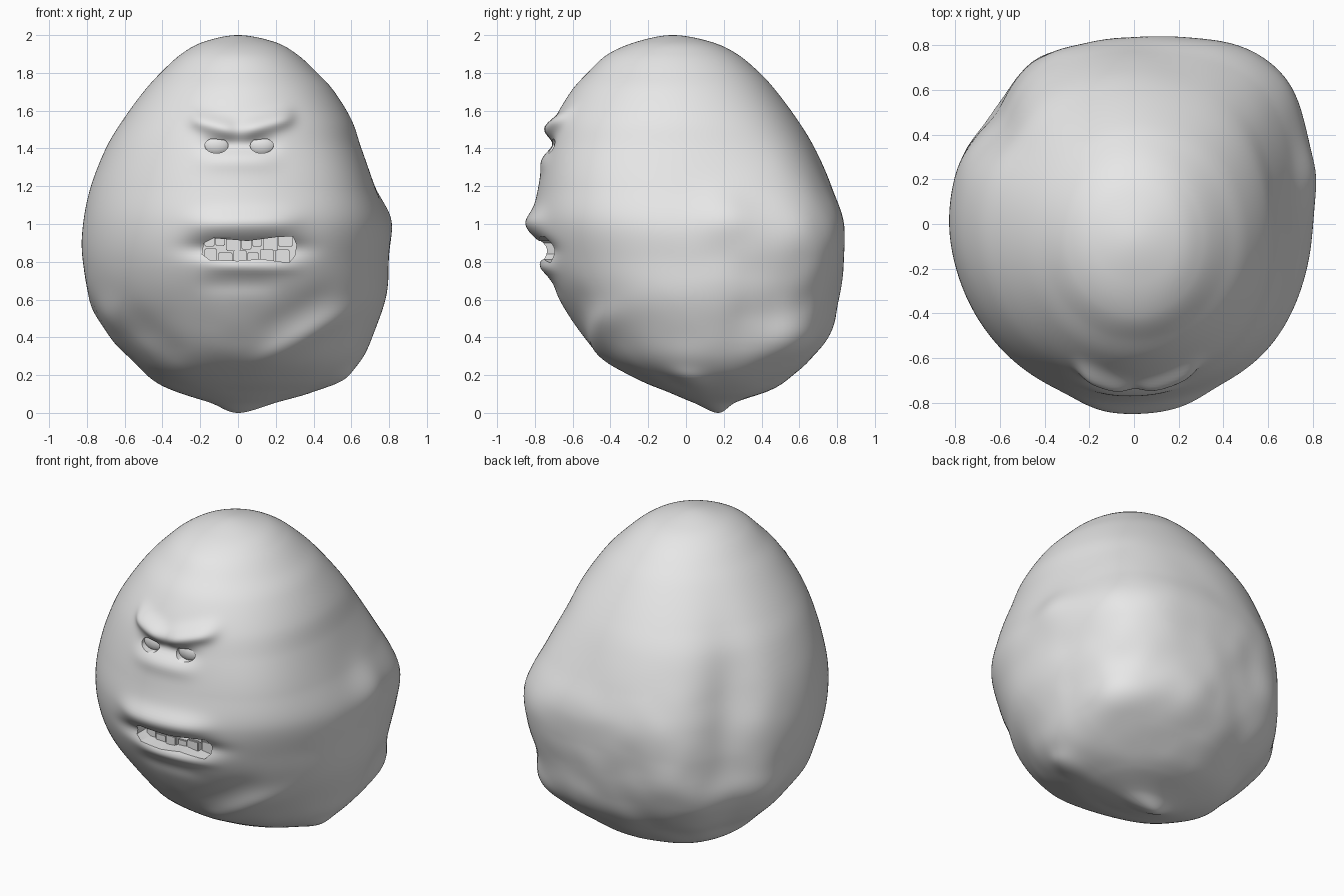
import bpy, bmesh, math, random
from mathutils import Vector, noise

random.seed(4)
cube = bpy.data.objects.get("Cube")
if cube:
    bpy.data.objects.remove(cube, do_unlink=True)

stone = bpy.data.materials.new("stone_grey")
stone.use_nodes = True
grey = (0.8, 0.8, 0.8, 1)
stone.diffuse_color = grey
stone.node_tree.nodes["Principled BSDF"].inputs["Base Color"].default_value = grey


def make_object(name, bm):
    bmesh.ops.recalc_face_normals(bm, faces=bm.faces)
    mesh = bpy.data.meshes.new(name)
    bm.to_mesh(mesh)
    bm.free()
    mesh.materials.append(stone)
    obj = bpy.data.objects.new(name, mesh)
    bpy.context.collection.objects.link(obj)
    return obj


def activate(obj):
    bpy.ops.object.select_all(action='DESELECT')
    obj.select_set(True)
    bpy.context.view_layer.objects.active = obj


def smooth(obj, degrees):
    activate(obj)
    bpy.ops.object.shade_smooth_by_angle(angle=math.radians(degrees))


# Body outline: height, right side x, left side x, front y, back y
rows = [
    (2.0, 0, 0, -.07, -.07), (1.965, -.18, .19, -.26, .13),
    (1.9, -.3, .31, -.41, .27), (1.8, -.41, .42, -.52, .39),
    (1.7, -.5, .51, -.61, .48), (1.55, -.61, .6, -.695, .59),
    (1.4, -.7, .65, -.74, .68), (1.2, -.78, .72, -.78, .765),
    (1.0, -.82, .79, -.81, .83), (.8, -.82, .79, -.77, .83),
    (.6, -.78, .78, -.67, .8), (.4, -.67, .71, -.54, .74),
    (.27, -.55, .64, -.42, .64), (.17, -.44, .53, -.25, .52),
    (.11, -.32, .4, -.1, .41), (.055, -.15, .2, .04, .26), (0, 0, 0, .17, .17)]

# Bulges and hollows: angle, height, amount, angular width, height spread
lumps = [
    (46, .95, .15, 24, .55), (44, .37, .09, 20, .14), (-42, 1.25, .06, 25, .3),
    (143, 1.1, -.085, 13, .38), (120, .7, .04, 12, .3), (138, .45, .03, 14, .15),
    (14, 1.05, .035, 9, .12), (165, .55, .03, 12, .12), (205, .5, .03, 14, .1),
    (-16, .17, .08, 14, .06), (75, .45, .03, 12, .15)]

# Soft ridges and grooves on the face: x, z to x, z, width, amount
strokes = [
    (-.24, 1.56, -.01, 1.49, .05, .045), (.01, 1.49, .28, 1.57, .05, .045),
    (-.18, 1.42, .19, 1.42, .045, -.03), (-.2, 1.33, .2, 1.33, .05, .012),
    (-.25, 1.0, .31, 1.01, .065, .04), (-.27, .87, .36, .87, .05, -.05),
    (-.15, .775, .3, .765, .035, .015), (-.2, .68, .2, .68, .05, -.012),
    (.1, .26, .6, .55, .06, .025), (.1, .42, .5, .64, .07, -.012),
    (-.6, .52, -.3, .3, .08, -.015)]


def mirrored(row):
    z, l, r, f, b = row
    return (z, r, l, b, f)


def outline(t):
    pts = [mirrored(rows[1])] + rows + [mirrored(rows[-2])]
    i = min(int(t), len(rows) - 2)
    s = t - i
    return [b + .5 * s * (c - a + s * (2 * a - 5 * b + 4 * c - d + s * (3 * (b - c) + d - a)))
            for a, b, c, d in zip(*pts[i:i + 4])]


def stroke_offset(x, z):
    total = 0
    for x1, z1, x2, z2, width, amount in strokes:
        half = Vector((x2 - x1, z2 - z1)) / 2
        rel = Vector((x - (x1 + x2) / 2, z - (z1 + z2) / 2))
        along = rel.dot(half) / half.length_squared
        across = (rel - half * along).length / width
        total += amount * math.exp(-along ** 4 - across ** 2)
    return total


def body_point(t, angle):
    z, l, r, f, b = outline(t)
    scale = 1
    for deg, height, amount, width, spread in lumps:
        turn = (math.degrees(angle) - deg + 180) % 360 - 180
        scale += amount * math.exp(-(turn / width) ** 2 - ((z - height) / spread) ** 2)
    dx, dy = math.cos(angle), math.sin(angle)
    p = Vector(((l + r) / 2 + dx * scale * (r - l) / 2,
                (f + b) / 2 + dy * scale * (b - f) / 2, z))
    out = Vector((dx, dy, 0))
    if dy < 0:
        p += out * stroke_offset(p.x, z) * min(1, -3 * dy)
    # Rough surface on the back and underside
    rough = max(.8 - z, min(1, dy + .4) * (1.5 - z))
    rough = max(0, min(1, rough)) * min(1, (r - l) * 2)
    lump = noise.noise(p * 2.8) + .3 * noise.noise(p * 6)
    return p + out * lump * rough * .025


# Body skin, with finer columns toward the face
STEPS, COLUMNS = 12, 200
last = len(rows) - 1
bm = bmesh.new()
rings = []
for i in range(1, last * STEPS):
    ring = []
    for j in range(COLUMNS):
        u = math.tau * j / COLUMNS
        ring.append(bm.verts.new(body_point(i / STEPS, u - .5 * math.sin(u) - math.pi / 2)))
    rings.append(ring)
top, bottom = bm.verts.new((0, -.07, 2)), bm.verts.new((0, .17, 0))
for j in range(COLUMNS):
    k = (j + 1) % COLUMNS
    bm.faces.new((top, rings[0][j], rings[0][k]))
    bm.faces.new((bottom, rings[-1][k], rings[-1][j]))
    for a, b in zip(rings, rings[1:]):
        bm.faces.new((a[j], b[j], b[k], a[k]))
body = make_object("body", bm)


def cut_opening(name, points, depth):
    """Cut a hole of the given x, z shape into the front of the body."""
    bm = bmesh.new()
    face = bm.faces.new([bm.verts.new((x, -1, z)) for x, z in points])
    new = bmesh.ops.extrude_face_region(bm, geom=[face])["geom"]
    verts = [v for v in new if isinstance(v, bmesh.types.BMVert)]
    bmesh.ops.translate(bm, verts=verts, vec=(0, 1 + depth, 0))
    cutter = make_object(name, bm)
    cutter.hide_render = True
    mod = body.modifiers.new(name, 'BOOLEAN')
    mod.operation, mod.solver, mod.object = 'DIFFERENCE', 'EXACT', cutter
    activate(body)
    bpy.ops.object.modifier_apply(modifier=mod.name)
    bpy.data.objects.remove(cutter, do_unlink=True)


# Mouth opening
cut_opening("mouth_cutter", [
    (-.19, .84), (-.15, .81), (0, .805), (.12, .815), (.27, .795), (.3, .83),
    (.31, .89), (.29, .935), (.2, .93), (.05, .91), (-.13, .925), (-.18, .9)], -.62)

# Eyes set in slanted almond openings
for side, name in ((-1, "right_eye"), (1, "left_eye")):
    cx = .006 + side * .12
    shape = []
    for k in range(24):
        a = math.tau * k / 24
        x, z = math.cos(a), math.sin(a)
        lid = min(.04 * z, .034 + .008 * side * x)
        shape.append((cx + .062 * x, 1.415 + lid))
    cut_opening(name + "_cutter", shape, -.64)
    bm = bmesh.new()
    bmesh.ops.create_uvsphere(bm, u_segments=32, v_segments=20, radius=1)
    bmesh.ops.scale(bm, verts=bm.verts, vec=(.08, .045, .06))
    bmesh.ops.translate(bm, verts=bm.verts, vec=(cx, -.655, 1.415))
    smooth(make_object(name, bm), 60)

smooth(body, 50)

# Uneven blocky teeth following the curve of the mouth
for name, root, way in (("upper_teeth", .945, -1), ("lower_teeth", .785, 1)):
    bm = bmesh.new()
    x = -.18
    while x < .27:
        width, height = random.uniform(.05, .085), random.uniform(.06, .095)
        mid = x + width / 2
        new = bmesh.ops.create_cube(bm, size=1)["verts"]
        bmesh.ops.scale(bm, verts=new, vec=(width * .94, .06, height))
        y = -.65 * math.sqrt(1 - (mid / .8) ** 2) + random.uniform(-.01, .01)
        bmesh.ops.translate(bm, verts=new, vec=(mid, y, root + way * height / 2))
        x += width
    bmesh.ops.bevel(bm, geom=bm.edges[:], offset=.005, segments=2, affect='EDGES')
    smooth(make_object(name, bm), 40)
